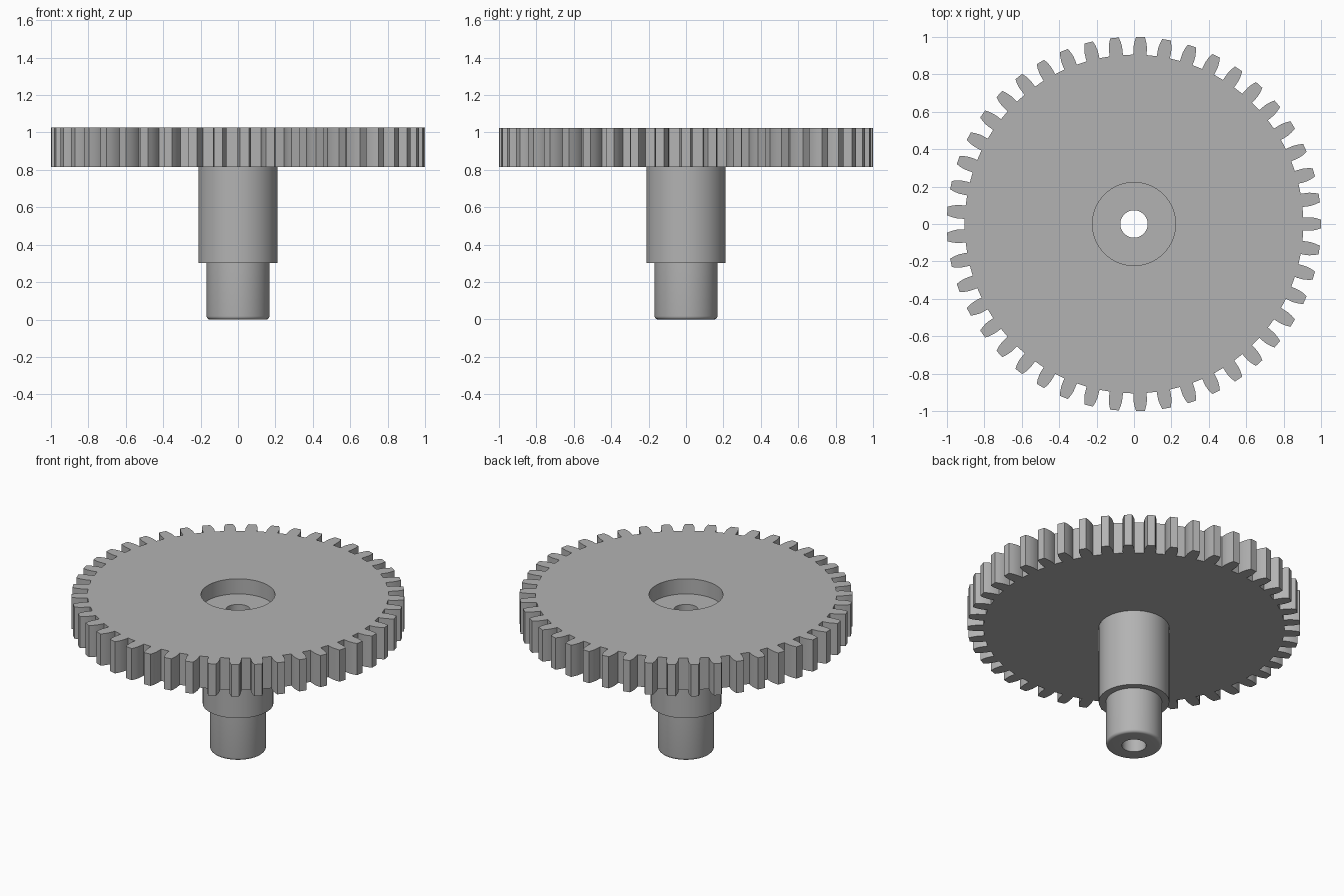
import bpy, bmesh
from math import sin, cos, pi, radians

cube = bpy.data.objects.get("Cube")
if cube:
    bpy.data.objects.remove(cube, do_unlink=True)

TEETH = 45
PITCH = 2 * pi / TEETH
HUB_R, SHAFT_R, BORE_R, POCKET_R = 0.212, 0.168, 0.073, 0.222
TOP, UNDER, STEP, FLOOR = 1.025, 0.815, 0.303, 0.925

steel = bpy.data.materials.new("satin grey")
grey = (0.45, 0.45, 0.45, 1)
steel.use_nodes = True
steel.diffuse_color = grey
steel.node_tree.nodes["Principled BSDF"].inputs["Base Color"].default_value = grey


def circle(r, z, n):
    return [(r * cos(2 * pi * i / n), r * sin(2 * pi * i / n), z) for i in range(n)]


# One tooth flank as (radius, half width), from root to tip
FLANK = [(0.905, 0.034), (0.925, 0.036), (0.95, 0.0355), (0.975, 0.031), (1.0, 0.023)]


def gear_outline(z):
    points = []
    for t in range(TEETH):
        # Start at the tooth's leading root and end at its trailing root
        side = [(r, -w) for r, w in FLANK] + [(r, w) for r, w in reversed(FLANK)]
        for r, w in side:
            a = t * PITCH + w / r
            points.append((r * cos(a), r * sin(a), z))
    return points


def loft(name, rings):
    """Join successive rings of equal length with quads."""
    bm = bmesh.new()
    loops = [[bm.verts.new(p) for p in ring] for ring in rings]
    for a, b in zip(loops, loops[1:]):
        for i in range(len(a)):
            j = (i + 1) % len(a)
            bm.faces.new((a[i], a[j], b[j], b[i]))
    bmesh.ops.recalc_face_normals(bm, faces=bm.faces)
    # Both shells wind the same way; make the underside or end face point down
    lowest = min(bm.faces, key=lambda f: (round(f.calc_center_median().z, 4), f.normal.z))
    flat = [f for f in bm.faces if abs(f.normal.z) > 0.99]
    lowest = min(flat, key=lambda f: f.calc_center_median().z)
    if lowest.normal.z > 0:
        bmesh.ops.reverse_faces(bm, faces=bm.faces)
    mesh = bpy.data.meshes.new(name)
    bm.to_mesh(mesh)
    bm.free()
    mesh.materials.append(steel)
    obj = bpy.data.objects.new(name, mesh)
    bpy.context.collection.objects.link(obj)
    bpy.ops.object.select_all(action="DESELECT")
    obj.select_set(True)
    bpy.context.view_layer.objects.active = obj
    bpy.ops.object.shade_smooth_by_angle(angle=radians(25))
    return obj


# Toothed wheel with a round pocket in its top face
n = TEETH * 2 * len(FLANK)
loft("gear_wheel", [
    circle(BORE_R, FLOOR, n), circle(POCKET_R, FLOOR, n), circle(POCKET_R, TOP, n),
    gear_outline(TOP), gear_outline(UNDER), circle(HUB_R, UNDER, n)])

# Hub stepping down to the shaft, rounded lower edge, and the through bore
ROUND = 0.018
edge = [(SHAFT_R - ROUND * (1 - cos(a)), ROUND * (1 - sin(a)))
        for a in (k * pi / 10 for k in range(6))]
profile = [(HUB_R, UNDER), (HUB_R, STEP), (SHAFT_R, STEP)] + edge + [(BORE_R, 0), (BORE_R, FLOOR)]
loft("stepped_shaft", [circle(r, z, 96) for r, z in profile])
